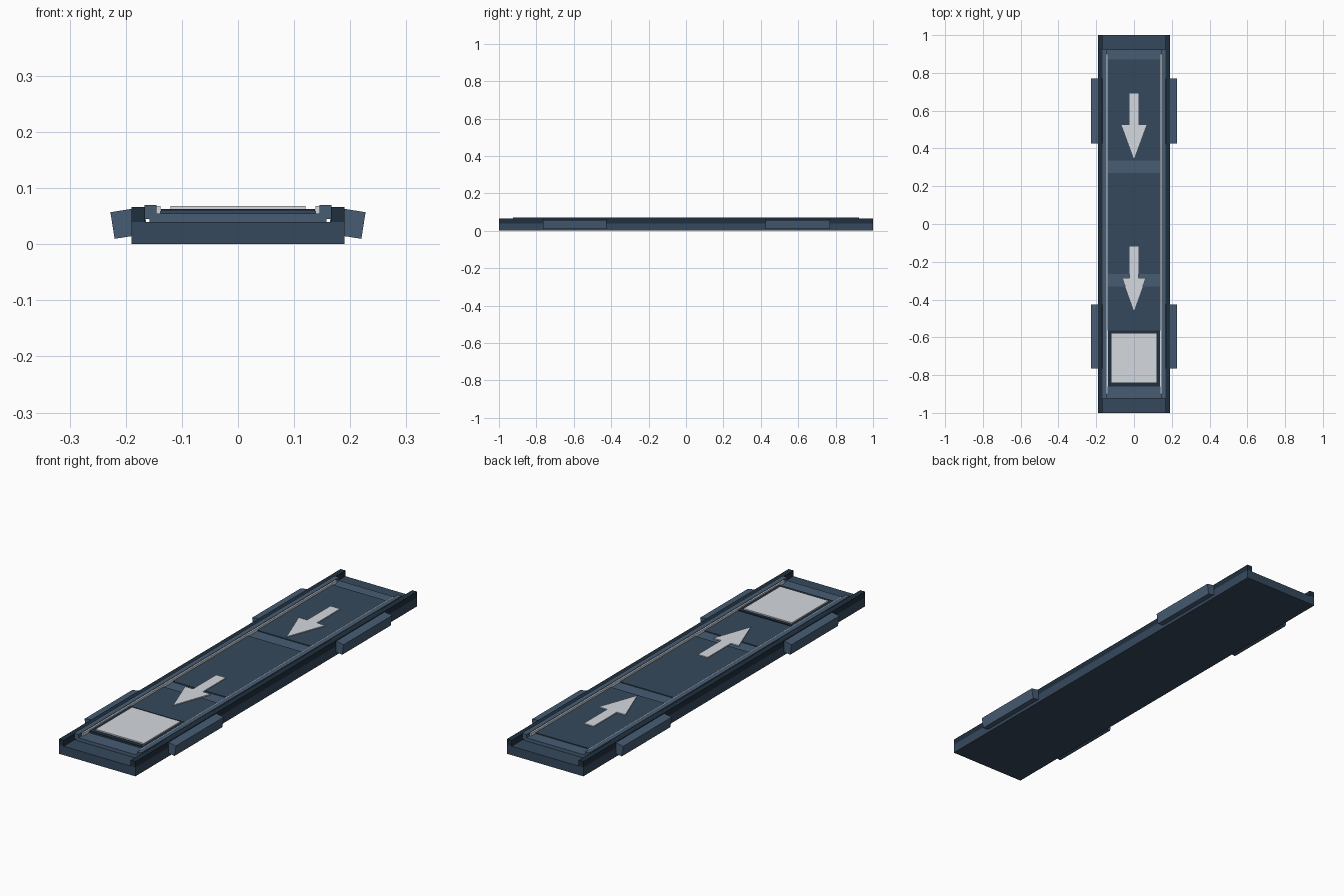
import bpy, bmesh, math

if "Cube" in bpy.data.objects:
    bpy.data.objects.remove(bpy.data.objects["Cube"])


def material(name, rgb):
    m = bpy.data.materials.new(name)
    m.diffuse_color = (*rgb, 1)
    m.use_nodes = True
    m.node_tree.nodes["Principled BSDF"].inputs["Base Color"].default_value = m.diffuse_color
    return m


BASE = material("slate", (0.036, 0.066, 0.108))
LIGHT = material("light_slate", (0.063, 0.107, 0.175))
DARK = material("dark_slate", (0.014, 0.028, 0.046))
PALE = material("pale_grey", (0.66, 0.69, 0.74))


def finish(name, bm, mat):
    bmesh.ops.recalc_face_normals(bm, faces=bm.faces)
    me = bpy.data.meshes.new(name)
    bm.to_mesh(me)
    bm.free()
    me.materials.append(mat)
    ob = bpy.data.objects.new(name, me)
    bpy.context.collection.objects.link(ob)
    return ob


def prism(name, pts, lo, hi, mat, axis="Z"):
    """Extrude an outline: XY outline along z, or XZ outline along y."""
    bm = bmesh.new()
    at = (lambda p, h: (p[0], p[1], h)) if axis == "Z" else (lambda p, h: (p[0], h, p[1]))
    face = bm.faces.new([bm.verts.new(at(p, lo)) for p in pts])
    new = bmesh.ops.extrude_face_region(bm, geom=[face])["geom"]
    for v in new:
        if isinstance(v, bmesh.types.BMVert):
            v.co[2 if axis == "Z" else 1] = hi
    return finish(name, bm, mat)


def box(name, x, y, z, mat):
    pts = [(x[0], y[0]), (x[1], y[0]), (x[1], y[1]), (x[0], y[1])]
    return prism(name, pts, z[0], z[1], mat)


def mirror_x(ob):
    ob.modifiers.new("mirror", "MIRROR")
    return ob


# Base slab and raised bed
box("base_slab", (-0.19, 0.19), (-1, 1), (0, 0.04), BASE)
box("bed", (-0.158, 0.158), (-0.925, 0.925), (0.04, 0.055), LIGHT)

# Outer walls, inner guide rails and pale light strips
mirror_x(box("outer_wall", (0.166, 0.19), (-1, 1), (0.04, 0.066), DARK))
mirror_x(box("guide_rail", (0.145, 0.167), (-0.925, 0.925), (0.045, 0.07), LIGHT))
mirror_x(box("light_strip", (0.138, 0.146), (-0.9, 0.9), (0.055, 0.068), PALE))

# Track panels, leaving lighter cross strips of the bed visible
for i, y in enumerate([(-0.86, -0.33), (-0.265, 0.27), (0.335, 0.87)]):
    box(f"track_panel_{i + 1}", (-0.14, 0.14), y, (0.055, 0.059), BASE)

# Landing pad with dark border
box("pad_border", (-0.137, 0.137), (-0.86, -0.565), (0.055, 0.0625), DARK)
box("landing_pad", (-0.12, 0.12), (-0.84, -0.58), (0.0625, 0.068), PALE)

# Direction arrows
for i, (tail, neck, tip, w) in enumerate([(0.69, 0.525, 0.345, 0.066), (-0.12, -0.285, -0.46, 0.063)]):
    s = 0.024
    pts = [(-s, tail), (-s, neck), (-w, neck), (0, tip), (w, neck), (s, neck), (s, tail)]
    prism(f"arrow_{i + 1}", pts, 0.058, 0.063, PALE)

# Tilted side bumpers
t = math.radians(9)
c, s = math.cos(t), math.sin(t)
profile = [(0.194 + u * c + v * s, 0.038 - u * s + v * c)
           for u, v in [(-0.03, -0.024), (0.03, -0.024), (0.03, 0.024), (-0.03, 0.024)]]
for name, y in [("front", (-0.765, -0.425)), ("rear", (0.425, 0.77))]:
    mirror_x(prism(f"{name}_bumper", profile, y[0], y[1], LIGHT, "Y"))
